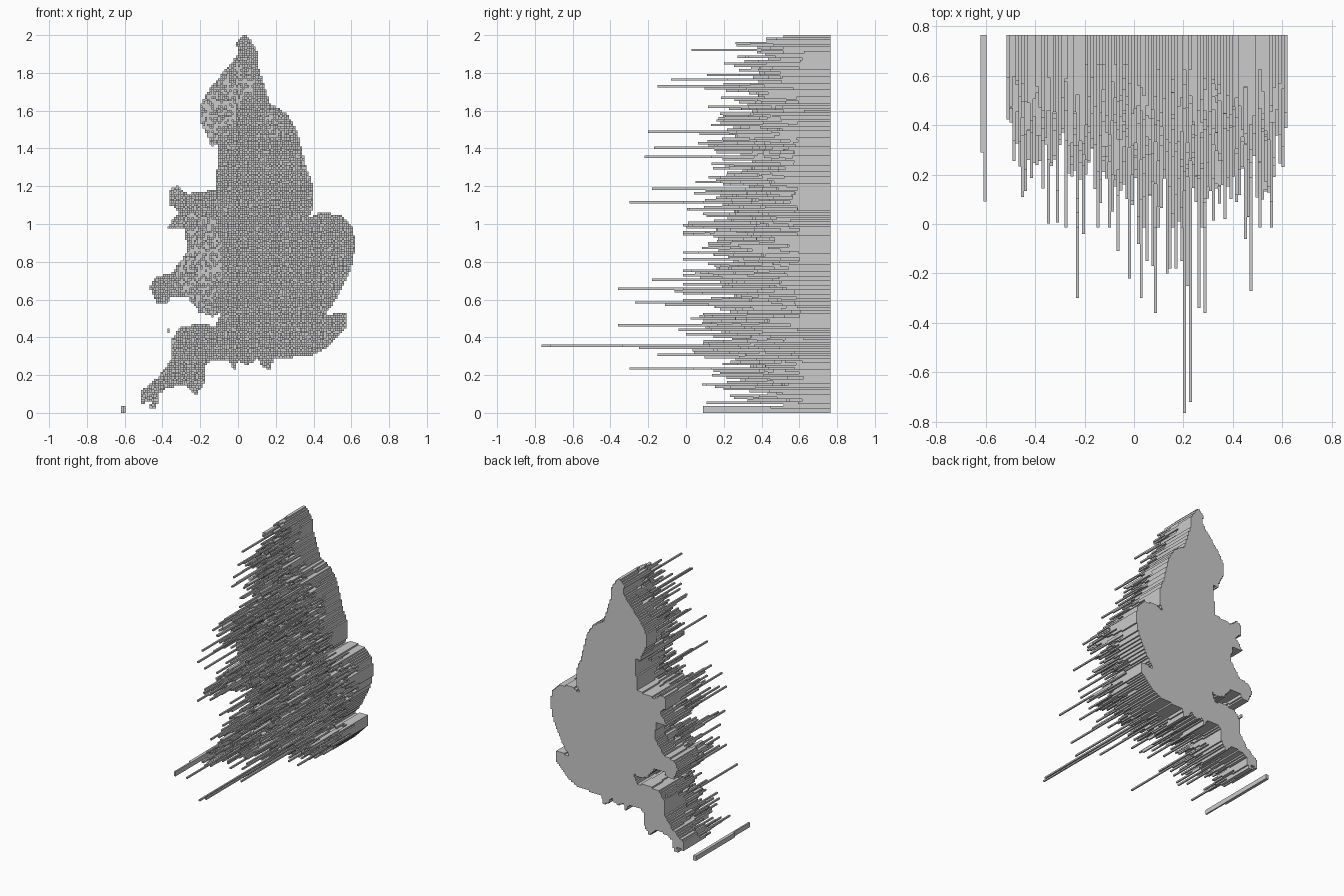
import bpy, math, random

random.seed(11)
BACK = 0.765                       # flat rear plane
NX, NZ = 106, 166                  # raster of square columns
X0, CX, CZ = -0.62, 1.24 / 106, 2.0 / 166
BASE = 0.12                        # shortest column length

# Coastline in the x-z plane, clockwise from the northern tip
COAST = [(.04, 2.01), (.10, 1.92), (.11, 1.82), (.17, 1.64), (.26, 1.58), (.31, 1.50),
         (.36, 1.30), (.40, 1.20), (.40, 1.09), (.37, 1.03), (.43, 1.06), (.54, 1.05),
         (.61, .98), (.62, .87), (.60, .77), (.53, .62), (.49, .56), (.46, .52),
         (.57, .53), (.57, .45), (.46, .34), (.39, .30), (.19, .29), (.17, .23),
         (.13, .24), (.10, .29), (.05, .25), (0, .28), (-.02, .22), (-.05, .28),
         (-.15, .28), (-.18, .24), (-.18, .16), (-.22, .09), (-.28, .15), (-.38, .13),
         (-.42, .10), (-.43, .02), (-.47, .03), (-.46, .06), (-.52, .05), (-.52, .11),
         (-.42, .19), (-.35, .29), (-.35, .39), (-.30, .46), (-.17, .47), (-.13, .45),
         (-.08, .54), (-.13, .51), (-.20, .53), (-.27, .62), (-.36, .62), (-.37, .58),
         (-.43, .58), (-.47, .67), (-.43, .72), (-.35, .74), (-.27, .85), (-.28, .98),
         (-.38, .97), (-.31, 1.07), (-.36, 1.10), (-.36, 1.18), (-.32, 1.20), (-.27, 1.16),
         (-.12, 1.18), (-.10, 1.43), (-.14, 1.41), (-.20, 1.55), (-.20, 1.62), (-.15, 1.72),
         (-.06, 1.82), (0, 1.90), (-.01, 1.96)]

# Tall columns: x, z, front y
SPIKES = [(.21, .36, -.765), (.23, .36, -.72), (.22, .34, -.25), (.26, .35, -.34),
          (.29, .46, -.36), (.09, .66, -.36), (.47, .58, -.27), (-.23, .23, -.30),
          (.03, 1.12, -.30), (-.02, 1.36, -.22), (.13, 1.49, -.20), (.15, 1.19, -.18),
          (.17, .71, -.18), (.05, 1.73, -.15), (.02, 1.77, -.08), (.08, 1.40, -.17),
          (-.21, .44, -.04), (-.06, .57, -.11), (.45, .65, -.06), (.19, .31, -.15)]

# Sparse uplands: x, z, radius x, radius z
UPLANDS = [(-.20, .80, .12, .30), (-.12, 1.60, .11, .16), (.0, 1.74, .09, .12), (.19, 1.52, .06, .06)]


def inside(x, z):
    hit = False
    for (ax, az), (bx, bz) in zip(COAST, COAST[1:] + COAST[:1]):
        if (az > z) != (bz > z) and x < ax + (z - az) * (bx - ax) / (bz - az):
            hit = not hit
    return hit


def cell(x, z):
    return int((x - X0) / CX), int(z / CZ)


# Front position of every column
front = {}
for i in range(NX):
    for k in range(NZ):
        x, z = X0 + (i + .5) * CX, (k + .5) * CZ
        if inside(x, z):
            upland = any(((x - a) / c) ** 2 + ((z - b) / d) ** 2 < 1 for a, b, c, d in UPLANDS)
            length = BASE
            if not (upland and random.random() < .5):
                length += min(random.gammavariate(2.5, .068), .66)
            front[i, k] = BACK - length
for x, z, y in SPIKES:
    front[cell(x, z)] = y

# Far south-west islets and the small western island
for k in range(3):
    front[0, k] = .29
    front[1, k] = .09
front[cell(-.365, .44)] = .40
front[cell(-.365, .43)] = .45

# Stepped surface: front tiles, back tiles and walls between unequal neighbours
verts, faces = [], []


def quad(*pts):
    n = len(verts)
    verts.extend(pts)
    faces.append((n, n + 1, n + 2, n + 3))


for (i, k), y in front.items():
    xa, xb, za, zb = X0 + i * CX, X0 + (i + 1) * CX, k * CZ, (k + 1) * CZ
    quad((xa, y, za), (xb, y, za), (xb, y, zb), (xa, y, zb))
    quad((xb, BACK, za), (xa, BACK, za), (xa, BACK, zb), (xb, BACK, zb))
    for di, dk, p, q in ((1, 0, (xb, za), (xb, zb)), (-1, 0, (xa, zb), (xa, za)),
                         (0, 1, (xb, zb), (xa, zb)), (0, -1, (xa, za), (xb, za))):
        other = front.get((i + di, k + dk), BACK)
        if other > y:
            quad((p[0], y, p[1]), (p[0], other, p[1]), (q[0], other, q[1]), (q[0], y, q[1]))

mesh = bpy.data.meshes.new("column_map")
mesh.from_pydata(verts, [], faces)
mesh.update()
obj = bpy.data.objects.new("column_map", mesh)
bpy.context.collection.objects.link(obj)
